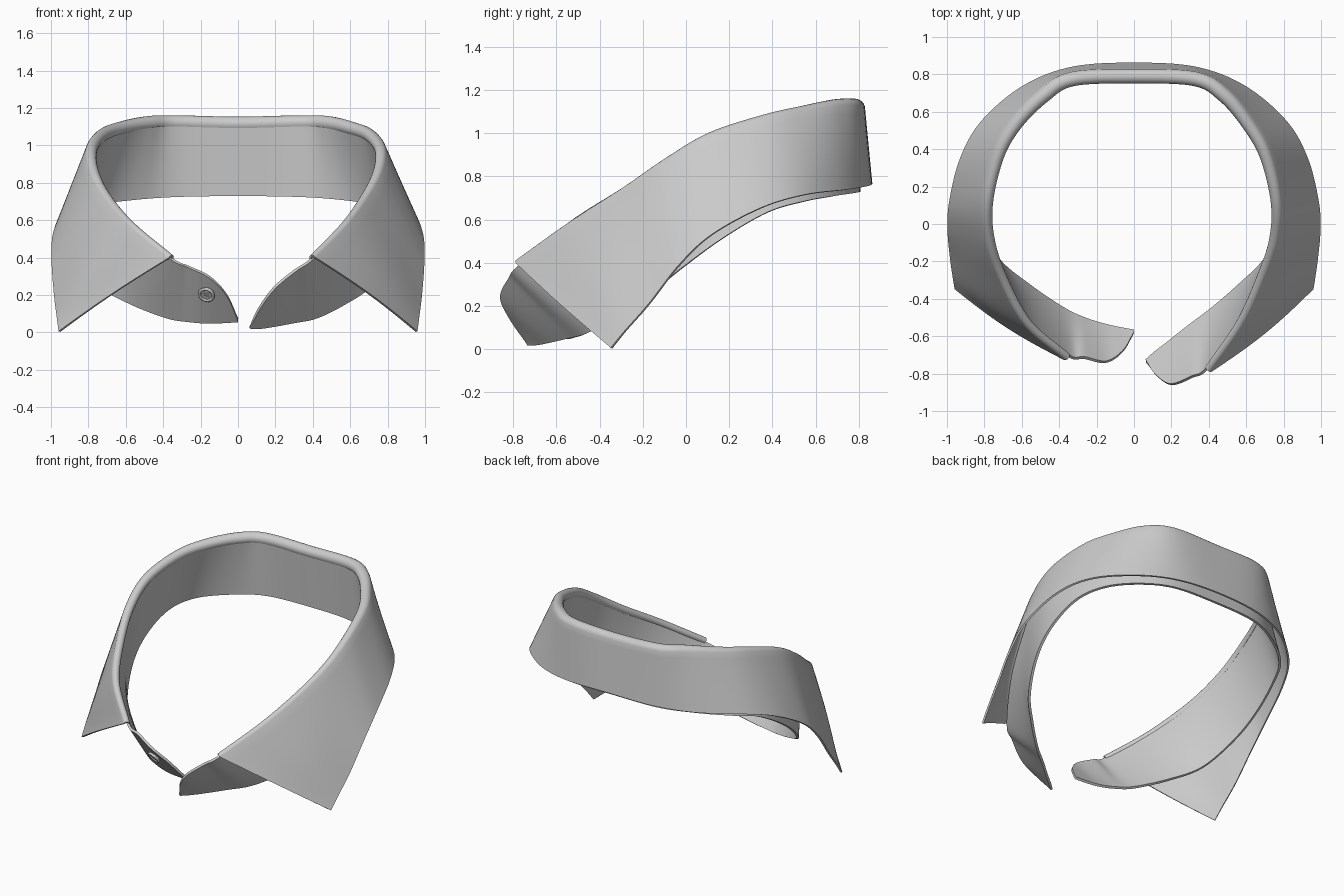
import bpy, math
from mathutils import Vector as V

if "Cube" in bpy.data.objects:
    bpy.data.objects.remove(bpy.data.objects["Cube"])

# stations from centre back to right front: fold line, leaf hem, stand bottom
FOLD = [(0, .79, 1.115), (.33, .775, 1.122), (.485, .685, 1.118), (.61, .535, 1.09), (.705, .365, 1.053),
        (.762, .12, .975), (.752, -.08, .86), (.685, -.28, .725), (.57, -.53, .567), (.40, -.775, .395)]
HEM = [(0, .857, .765), (.33, .835, .755), (.59, .735, .738), (.81, .55, .715), (.925, .35, .655),
       (.983, .12, .53), (.992, -.03, .39), (.98, -.17, .21), (.965, -.28, .085), (.955, -.345, .005)]
BOTTOM = [(0, .80, .73), (.33, .785, .725), (.555, .69, .71), (.715, .55, .685), (.80, .38, .635),
          (.83, .18, .52), (.80, 0, .39), (.70, -.19, .24), (.565, -.325, .15), (.42, -.45, .08)]
LEFT_END = (-.36, -.71, .395)
# stand tabs beyond the fold: top edge, bottom edge
TAB_R = [((.31, -.817, .335), (.30, -.54, .055)), ((.20, -.857, .245), (.19, -.627, .035)),
         ((.12, -.81, .14), (.115, -.685, .024)), ((.065, -.735, .035), (.065, -.73, .022))]
TAB_L = [((-.265, -.715, .352), (-.265, -.505, .06)), ((-.15, -.737, .295), (-.16, -.538, .052)),
         ((-.06, -.68, .20), (-.07, -.558, .055)), ((0, -.58, .07), (0, -.57, .06))]


def both_sides(pts):
    return [V((-x, y, z)) for x, y, z in pts[:0:-1]] + [V(p) for p in pts]


def smooth(pts, n=8):
    out = []
    p = [pts[0] * 2 - pts[1]] + pts + [pts[-1] * 2 - pts[-2]]
    for a, b, c, d in zip(p, p[1:], p[2:], p[3:]):
        for k in range(n):
            t = k / n
            out.append(b + (c - a) * (t / 2) + (a * 2 - b * 5 + c * 4 - d) * (t * t / 2)
                       + (b * 3 - a - c * 3 + d) * (t ** 3 / 2))
    return out + [pts[-1]]


def frames(fold, hem):
    """Outward and upward directions, roll radius and leaf bulge along the fold."""
    res = []
    for i, f in enumerate(fold):
        t = (fold[min(i + 1, len(fold) - 1)] - fold[max(i - 1, 0)]).normalized()
        u = f - hem[i]
        u = (u - t * u.dot(t)).normalized()
        n = t.cross(u)
        if n.dot(V((f.x, f.y, 0))) < 0:
            n = -n
        e = min(i, len(fold) - 1 - i) / (len(fold) - 1)
        res.append((n, u, .016 + .017 * min(1, e / .4), .022 * max(0, 1 - e / .15)))
    return res


def finish(ob):
    bpy.ops.object.select_all(action='DESELECT')
    ob.select_set(True)
    bpy.context.view_layer.objects.active = ob
    bpy.ops.object.shade_smooth_by_angle(angle=math.radians(40))


def sheet(name, rows, thickness):
    w = len(rows[0])
    faces = [(i * w + j, i * w + j + 1, (i + 1) * w + j + 1, (i + 1) * w + j)
             for i in range(len(rows) - 1) for j in range(w - 1)]
    me = bpy.data.meshes.new(name)
    me.from_pydata([v for r in rows for v in r], [], faces)
    ob = bpy.data.objects.new(name, me)
    bpy.context.collection.objects.link(ob)
    m = ob.modifiers.new("thickness", 'SOLIDIFY')
    m.thickness, m.offset = thickness, 0
    bpy.context.view_layer.objects.active = ob
    bpy.ops.object.modifier_apply(modifier=m.name)
    finish(ob)
    return ob


fold, hem, bottom = both_sides(FOLD), both_sides(HEM), both_sides(BOTTOM)
fold[0] = V(LEFT_END)
bottom[0].x += .04
for i in range(2, 7):            # left side sits slightly wider
    fold[i].x -= .022
    bottom[i].x -= .025

# collar leaf: rolled top edge running down to the hem
F, H = smooth(fold), smooth(hem)
rows = []
for f, h, (n, u, r, bulge) in zip(F, H, frames(F, H)):
    row = [f + n * r * math.cos(a) + u * r * math.sin(a)
           for a in [math.radians(205 - 20.5 * k) for k in range(11)]]
    s = row[-1]
    row += [s.lerp(h, k / 10) + n * bulge * math.sin(math.pi * k / 10) for k in range(1, 11)]
    rows.append(row)
sheet("collar_leaf", rows, .012)

# collar stand: inner band with two rounded front tabs
top = [f - n * r * .6 for f, (n, u, r, g) in zip(fold, frames(fold, hem))]
top = [V(t) for t, b in TAB_L[::-1]] + top + [V(t) for t, b in TAB_R]
low = [V(b) for t, b in TAB_L[::-1]] + bottom + [V(b) for t, b in TAB_R]
sheet("collar_stand", [[b.lerp(t, k / 10) for k in range(11)]
                       for t, b in zip(smooth(top), smooth(low))], .016)

# button on the left tab
a, b = V(TAB_L[1][0]), V(TAB_L[1][1])
normal = (a - b).cross(V(TAB_L[2][1]) - V(TAB_L[0][1])).normalized()
if normal.y > 0:
    normal = -normal
centre = b.lerp(a, .66) + normal * .013 + V((-.012, 0, 0))
rot = normal.to_track_quat('Z', 'Y')
bpy.ops.mesh.primitive_cylinder_add(vertices=32, radius=.042, depth=.012, location=centre,
                                    rotation=rot.to_euler())
bpy.context.object.name = "button_disc"
finish(bpy.context.object)
bpy.ops.mesh.primitive_torus_add(major_radius=.038, minor_radius=.008, major_segments=32,
                                 minor_segments=10, location=centre + normal * .005,
                                 rotation=rot.to_euler())
bpy.context.object.name = "button_rim"
finish(bpy.context.object)

# crossed thread
for k in (1, -1):
    q = rot @ V((0, 0, 1)).rotation_difference(V((k, 1, 0)))
    bpy.ops.mesh.primitive_cylinder_add(vertices=10, radius=.004, depth=.035,
                                        location=centre + normal * .007, rotation=q.to_euler())
    bpy.context.object.name = "button_thread"
    finish(bpy.context.object)
